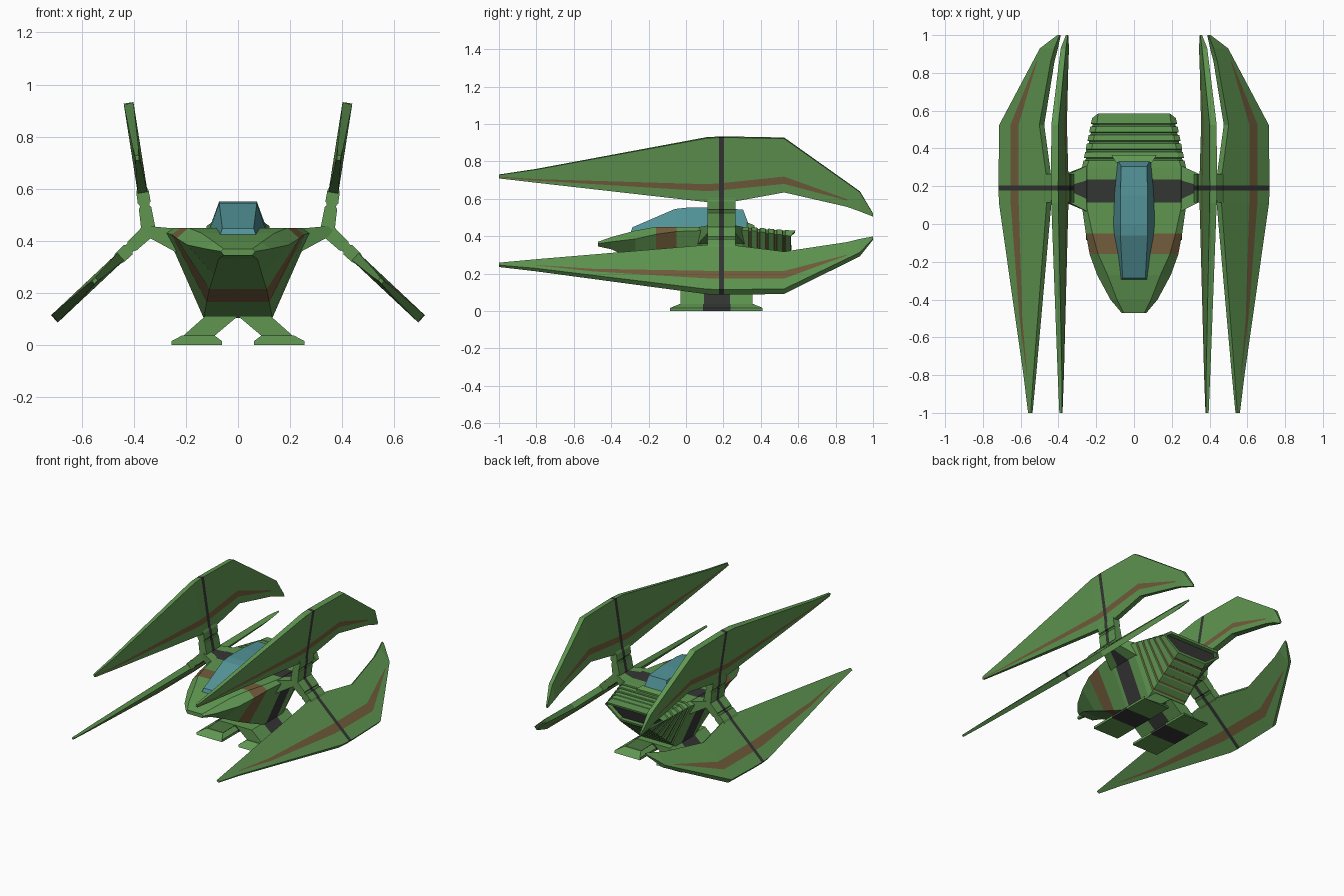
import bpy, bmesh
from mathutils import Vector

if "Cube" in bpy.data.objects:
    bpy.data.objects.remove(bpy.data.objects["Cube"])


def make_mat(name, col):
    m = bpy.data.materials.new(name)
    m.diffuse_color = (*col, 1)
    m.use_nodes = True
    m.node_tree.nodes["Principled BSDF"].inputs["Base Color"].default_value = m.diffuse_color
    return m


MATS = [make_mat("leaf green", (0.115, 0.305, 0.082)),
        make_mat("stripe brown", (0.17, 0.11, 0.045)),
        make_mat("charcoal", (0.034, 0.037, 0.034)),
        make_mat("teal glass", (0.085, 0.29, 0.31))]
GREEN, BROWN, DARK, TEAL = range(4)


def interp(keys, x):
    """Piecewise linear value(s) at x from rows (x, v...)."""
    if x <= keys[0][0]:
        return keys[0][1:]
    for a, b in zip(keys, keys[1:]):
        if x <= b[0]:
            t = (x - a[0]) / (b[0] - a[0])
            return tuple(p + (q - p) * t for p, q in zip(a[1:], b[1:]))
    return keys[-1][1:]


def loft(name, sections, colour, mirror=False, inset_end=False, caps=(GREEN, GREEN)):
    """Skin closed loops; colour(i, j) picks the material of span i, edge j."""
    bm = bmesh.new()
    rings = [[bm.verts.new(p) for p in s] for s in sections]
    n = len(rings[0])
    for i in range(len(rings) - 1):
        for j in range(n):
            k = (j + 1) % n
            f = bm.faces.new((rings[i][j], rings[i][k], rings[i + 1][k], rings[i + 1][j]))
            f.material_index = colour(i, j)
    start = bm.faces.new(rings[0][::-1])
    end = bm.faces.new(rings[-1])
    start.material_index, end.material_index = caps
    bmesh.ops.recalc_face_normals(bm, faces=bm.faces[:])
    if inset_end:
        bmesh.ops.inset_region(bm, faces=[end], thickness=0.016)
        res = bmesh.ops.extrude_discrete_faces(bm, faces=[end])
        back = res["faces"][0]
        for v in back.verts:
            v.co.y -= 0.03
        back.material_index = DARK
    me = bpy.data.meshes.new(name)
    bm.to_mesh(me)
    bm.free()
    for m in MATS:
        me.materials.append(m)
    ob = bpy.data.objects.new(name, me)
    bpy.context.collection.objects.link(ob)
    if mirror:
        ob.modifiers.new("Mirror", "MIRROR")
    return ob


# Hull: hexagonal sections (y, top z, top w, mid z, mid w, bottom z, bottom w)
HULL = [(-.47, .370, .055, .36, .066, .345, .055),
        (-.40, .395, .09, .37, .125, .330, .075),
        (-.27, .430, .14, .385, .195, .270, .092),
        (-.16, .450, .19, .41, .235, .215, .11),
        (-.05, .450, .22, .425, .255, .165, .12),
        (.09, .450, .25, .43, .275, .105, .132),
        (.30, .450, .25, .43, .275, .105, .132),
        (.35, .448, .235, .43, .265, .145, .13),
        (.56, .430, .19, .40, .222, .315, .11)]


def hull_ring(y, k=1.0):
    zt, wt, zm, wm, zb, wb = interp(HULL, y)
    c = .36 if y < .3 else (zt + zb) / 2
    z = lambda v: c + (v - c) * k
    return [Vector(p) for p in (
        (wt * k, y, z(zt)), (wm * k, y, z(zm)), (wb * k, y, z(zb)),
        (-wb * k, y, z(zb)), (-wm * k, y, z(zm)), (-wt * k, y, z(zt)))]


stations = [(y, 1) for y in (-.47, -.40, -.27, -.16, -.05, .09, .115, .235, .30)]
for r in range(5):                       # ribbed tail grooves
    y = .335 + r * .045
    stations += [(y, 1), (y + .003, .96), (y + .013, .96), (y + .016, 1)]
stations.append((.56, 1))
rings = [hull_ring(y, k) for y, k in stations]
for p in (rings[-1][0], rings[-1][5]):   # tail top overhangs
    p.y = .585


def hull_colour(i, j):
    y0, y1 = stations[i][0], stations[i + 1][0]
    m = (y0 + y1) / 2
    if -.16 < m < -.05:
        return BROWN
    if .115 < m < .235:
        return DARK
    if stations[i][1] < 1 and stations[i + 1][1] < 1 and j in (1, 2, 3):
        return BROWN
    return GREEN


loft("hull", rings, hull_colour, inset_end=True)

# Canopy: (y base, base w, y top, top w, top z)
CANOPY = [(-.295, .068, -.285, .06, .448), (-.06, .112, -.06, .072, .545),
          (0, .118, 0, .072, .552), (.15, .112, .15, .072, .552), (.35, .092, .305, .068, .542)]
loft("canopy", [[(b, yb, .425), (t, yt, z), (-t, yt, z), (-b, yb, .425)]
                for yb, b, yt, t, z in CANOPY], lambda i, j: TEAL, caps=(TEAL, TEAL))
# Green frame behind the canopy
loft("canopy_frame", [[(w, y, .43), (w, y, z), (-w, y, z), (-w, y, .43)]
                      for y, w, z in ((.325, .095, .475), (.365, .12, .458))],
     lambda i, j: GREEN)

# Side arms joining hull and wing hubs, with a dark centre band
band = lambda i, j: DARK if i == 1 else GREEN
loft("side_arm", [[(.235, yb, .447), (.345, yh, .457), (.365, yh, .44), (.345, yh, .415), (.235, yb, .355)]
                  for yb, yh in ((.06, .115), (.125, .177), (.235, .203), (.315, .265))],
     band, mirror=True)

# Wings: local s runs outwards from the hub, t is the thickness direction
HUB = Vector((.343, 0, .44))
INNER = [(-1, .273), (.11, .147), (.27, .152), (.53, .20), (.88, .116), (1, .066)]
OUTER = [(-1, .292), (-.8, .322), (.13, .496), (.52, .494), (.93, .20), (1, .082)]
THICK = [(-1, .007), (-.8, .011), (.13, .019), (.52, .019), (.93, .014), (1, .005)]
WING_Y = [-1, -.8, -.5, .11, .177, .203, .27, .525, .86, .93, 1]
STRIPES = {"upper": [(-1, .279, .283), (-.8, .262, .27), (.13, .205, .243),
                     (.525, .245, .285), (.86, .155, .162), (.93, .11, .115), (1, .071, .075)],
           "lower": [(-1, .28, .284), (-.8, .295, .298), (-.5, .328, .348), (.13, .35, .41),
                     (.525, .35, .41), (.86, .22, .225), (.93, .16, .165), (1, .072, .076)]}

for name, dx, dz in (("upper", .155, .988), ("lower", .729, -.684)):
    out, nrm = Vector((dx, 0, dz)), Vector((dz, 0, -dx))

    def place(y, s, t):
        return HUB + out * s + nrm * t + Vector((0, y, 0))

    loops = []
    for y in WING_Y:
        a, b = interp(STRIPES[name], y)
        row = [interp(INNER, y)[0], a, b, interp(OUTER, y)[0]]
        h = interp(THICK, y)[0]
        loops.append([place(y, s, h) for s in row] + [place(y, s, -h) for s in row[::-1]])
    first = -.95 if name == "upper" else -.82

    def wing_colour(i, j):
        m = (WING_Y[i] + WING_Y[i + 1]) / 2
        if .177 < m < .203:
            return DARK
        if j in (1, 5) and first < m < .88:
            return BROWN
        return GREEN

    loft(name + "_wing", loops, wing_colour, mirror=True)

    # Strut with a narrow neck ring between hub and wing
    side = [(-.015, .022), (.015, .027), (.088, .024), (.093, .019), (.103, .019),
            (.108, .025), (.15, .024), (.165, .019)]
    loft(name + "_strut", [[place(y, s, t) for s, t in side] +
                           [place(y, s, -t) for s, t in side[::-1]]
                           for y in (.115, .177, .203, .265)], band, mirror=True)

# Landing legs splaying out from the belly, dark in the middle
loft("landing_leg", [[(.0, y, .112), (.125, y, .112), (.215, y, .032), (.095, y, .032)]
                     for y in (-.03, .095, .235, .355)], band, mirror=True)
# Feet with bevelled tops
loft("foot", [[(.062, yb, 0), (.255, yb, 0), (.255, yb, .016), (.215, yt, .037),
               (.09, yt, .037), (.062, yb, .016)]
              for yb, yt in ((-.085, -.035), (.09, .09), (.237, .237), (.41, .36))],
     band, mirror=True)
